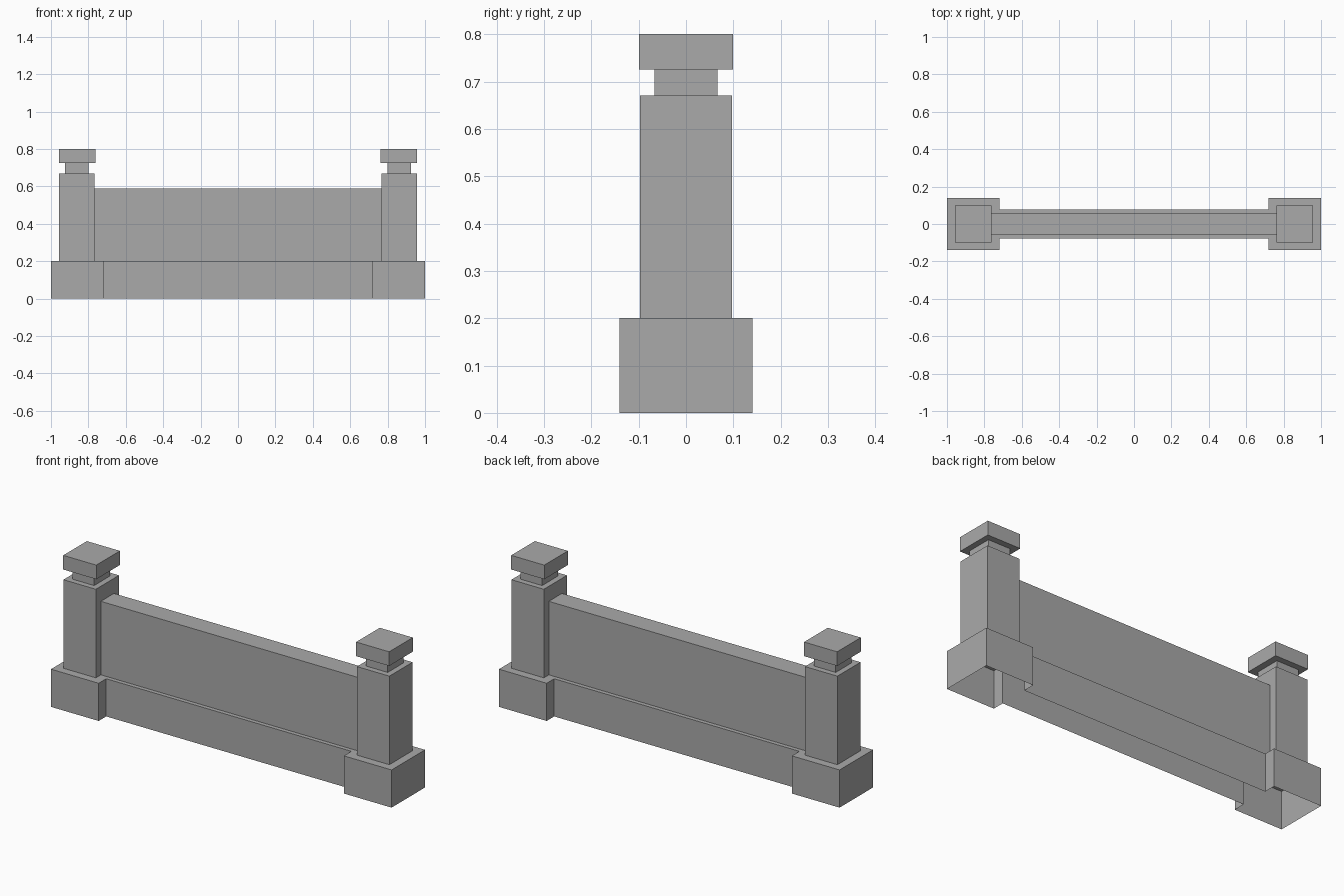
import bpy
import bmesh

cube = bpy.data.objects.get("Cube")
if cube:
    bpy.data.objects.remove(cube, do_unlink=True)

stone = bpy.data.materials.new("grey_stone")
stone.use_nodes = True
grey = (0.4, 0.4, 0.4, 1)
stone.diffuse_color = grey
stone.node_tree.nodes["Principled BSDF"].inputs["Base Color"].default_value = grey


def finish(name, bm):
    mesh = bpy.data.meshes.new(name)
    bm.to_mesh(mesh)
    bm.free()
    mesh.materials.append(stone)
    obj = bpy.data.objects.new(name, mesh)
    bpy.context.collection.objects.link(obj)
    return obj


def block(name, x, half_w, half_d, z0, z1, open_bottom=False):
    bm = bmesh.new()
    bmesh.ops.create_cube(bm, size=2)
    for v in bm.verts:
        v.co = (x + v.co.x * half_w, v.co.y * half_d, z1 if v.co.z > 0 else z0)
    if open_bottom:
        bm.normal_update()
        down = [f for f in bm.faces if f.normal.z < -0.5]
        bmesh.ops.delete(bm, geom=down, context='FACES_ONLY')
    return finish(name, bm)


def outline(bm, outer_x, inner_x, post_y, wall_y, z):
    # Clockwise plan of two square ends joined by a thin strip
    half = [(-outer_x, post_y), (-inner_x, post_y), (-inner_x, wall_y),
            (inner_x, wall_y), (inner_x, post_y), (outer_x, post_y)]
    plan = half + [(-x, -y) for x, y in half]
    return [bm.verts.new((x, y, z)) for x, y in plan]


# Hollow plinth: outer walls and the ledge around the posts and wall
bm = bmesh.new()
rings = [outline(bm, 1, 0.72, 0.14, 0.077, 0),
         outline(bm, 1, 0.72, 0.14, 0.077, 0.2),
         outline(bm, 0.957, 0.767, 0.097, 0.055, 0.2)]
for low, high in zip(rings, rings[1:]):
    for i in range(len(low)):
        j = (i + 1) % len(low)
        bm.faces.new((low[j], low[i], high[i], high[j]))
finish("plinth", bm)

# Upper wall panel between the posts
block("wall_panel", 0, 0.767, 0.055, 0.2, 0.59, True)

# Posts with recessed necks and square caps
for side, sign in (("left", 1), ("right", -1)):
    x = sign * 0.862
    block(side + "_post", x, 0.095, 0.097, 0.2, 0.67, True)
    block(side + "_neck", x, 0.064, 0.067, 0.67, 0.725)
    block(side + "_cap", x - sign * 0.002, 0.097, 0.099, 0.725, 0.8)
